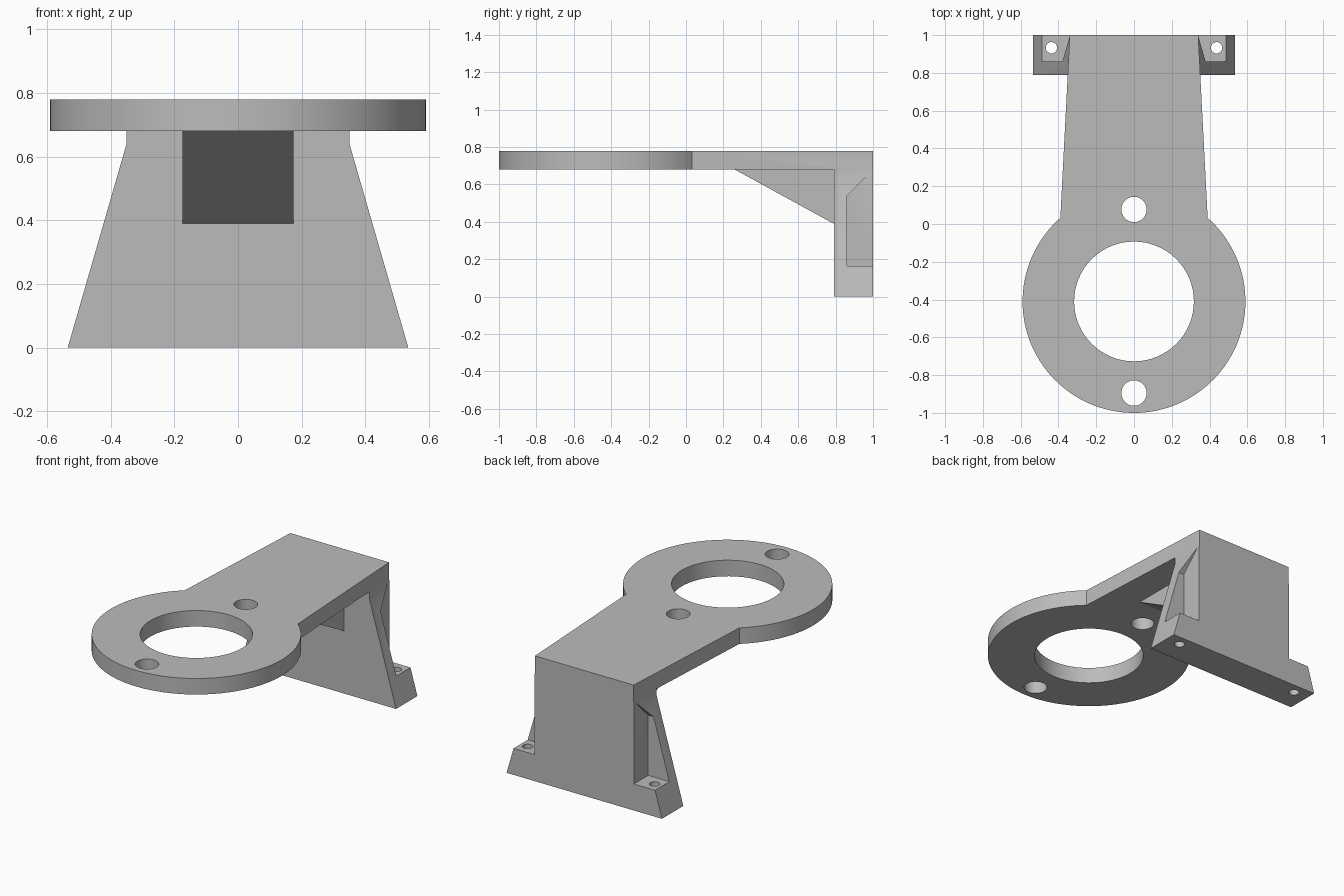
import bpy, bmesh
from math import sin, cos, pi, atan2
from mathutils import Vector

if "Cube" in bpy.data.objects:
    bpy.data.objects.remove(bpy.data.objects["Cube"], do_unlink=True)

grey = bpy.data.materials.new("plain_grey")
grey.use_nodes = True
grey.diffuse_color = (0.5, 0.5, 0.5, 1)
grey.node_tree.nodes["Principled BSDF"].inputs["Base Color"].default_value = (0.5, 0.5, 0.5, 1)

# Maps a flat profile point (a, b) and a depth d to space, by extrusion axis
PLACE = {"x": lambda a, b, d: (d, a, b),
         "y": lambda a, b, d: (a, d, b),
         "z": lambda a, b, d: (a, b, d)}


def prism(name, profile, axis, start, end):
    """Extrude a flat outline along an axis."""
    bm = bmesh.new()
    place = PLACE[axis]
    face = bm.faces.new([bm.verts.new(place(a, b, start)) for a, b in profile])
    out = bmesh.ops.extrude_face_region(bm, geom=[face])
    shift = Vector(place(0, 0, end - start))
    bmesh.ops.translate(bm, vec=shift, verts=[v for v in out["geom"] if isinstance(v, bmesh.types.BMVert)])
    bmesh.ops.recalc_face_normals(bm, faces=bm.faces)
    mesh = bpy.data.meshes.new(name)
    bm.to_mesh(mesh)
    bm.free()
    mesh.materials.append(grey)
    obj = bpy.data.objects.new(name, mesh)
    bpy.context.collection.objects.link(obj)
    return obj


def arc(x, y, r, a0=0.0, a1=2 * pi, n=64, closed=True):
    steps = n if closed else n + 1
    return [(x + r * cos(a0 + (a1 - a0) * i / n), y + r * sin(a0 + (a1 - a0) * i / n)) for i in range(steps)]


def combine(target, other, operation):
    """Boolean another solid into the target, then discard it."""
    other.hide_render = True
    mod = target.modifiers.new(operation.lower(), "BOOLEAN")
    mod.operation, mod.solver, mod.object = operation, "EXACT", other
    bpy.context.view_layer.objects.active = target
    bpy.ops.object.modifier_apply(modifier=mod.name)
    bpy.data.objects.remove(other, do_unlink=True)


# Ring and tapered arm outline, full height
RING_Y, RING_R = -0.41, 0.59
NECK_X = 0.39
neck_y = RING_Y + (RING_R ** 2 - NECK_X ** 2) ** 0.5
neck = atan2(neck_y - RING_Y, NECK_X)
outline = arc(0, RING_Y, RING_R, pi - neck, 2 * pi + neck, 96, False)
outline += [(0.34, 1), (-0.34, 1)]
bracket = prism("mount_bracket", outline, "z", 0, 0.78)

# Clear everything below the plate in front of the wall
combine(bracket, prism("under_cut", [(-1.2, -0.2), (0.79, -0.2), (0.79, 0.68), (-1.2, 0.68)],
                       "x", -1, 1), "DIFFERENCE")

# Flared back wall and triangular gusset
wall = [(-0.535, 0), (0.535, 0), (0.34, 0.675), (-0.34, 0.675)]
combine(bracket, prism("back_wall", wall, "y", 0.79, 1), "UNION")
gusset = [(0.26, 0.68), (0.79, 0.39), (0.85, 0.39), (0.85, 0.72), (0.26, 0.72)]
combine(bracket, prism("gusset", gusset, "x", -0.175, 0.175), "UNION")

# Screw pockets with sloped ceilings, and their screw holes
pocket = [(0.86, 0.165), (1.1, 0.165), (1.1, 0.78), (0.86, 0.54)]
for side in (-1, 1):
    combine(bracket, prism("pocket_cut", pocket, "x", side * 0.342, side * 0.7), "DIFFERENCE")
    combine(bracket, prism("screw_cut", arc(side * 0.437, 0.933, 0.03, n=32), "z", -0.1, 0.3), "DIFFERENCE")

# Large bore and two bolt holes through the ring
for y, r in ((RING_Y, 0.317), (0.077, 0.067), (-0.895, 0.067)):
    combine(bracket, prism("hole_cut", arc(0, y, r), "z", 0.6, 0.9), "DIFFERENCE")

bpy.ops.object.select_all(action="DESELECT")
bracket.select_set(True)
bpy.context.view_layer.objects.active = bracket
bpy.ops.object.shade_smooth_by_angle(angle=pi / 9)
